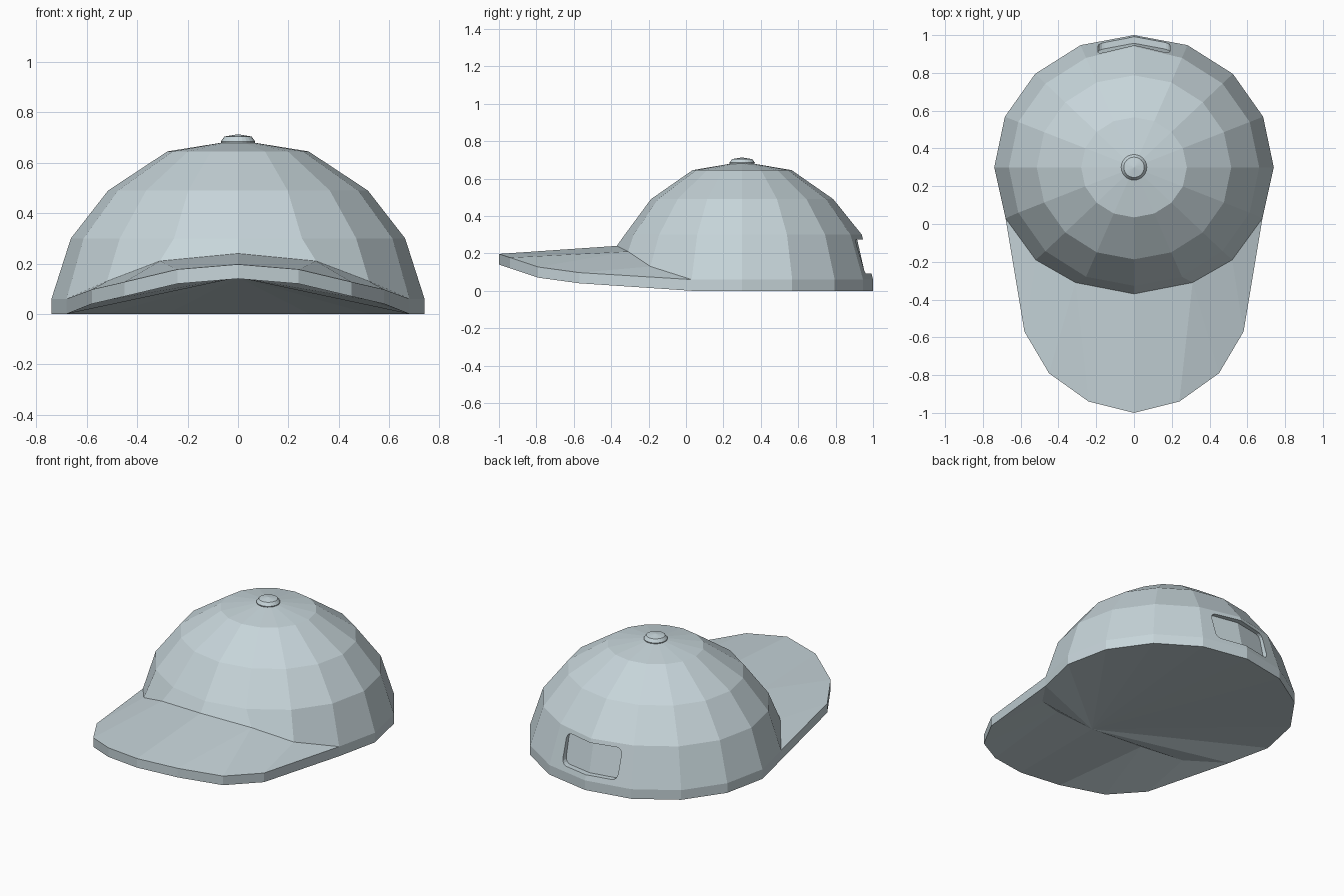
import bpy, bmesh, math

if "Cube" in bpy.data.objects:
    bpy.data.objects.remove(bpy.data.objects["Cube"])

CY, RATIO, N = 0.3, 0.946, 16

cloth = bpy.data.materials.new("pale blue grey cloth")
cloth.diffuse_color = (0.57, 0.665, 0.70, 1)
cloth.use_nodes = True
cloth.node_tree.nodes["Principled BSDF"].inputs["Base Color"].default_value = cloth.diffuse_color


def make_object(name, bm):
    bmesh.ops.recalc_face_normals(bm, faces=bm.faces)
    me = bpy.data.meshes.new(name)
    bm.to_mesh(me)
    bm.free()
    me.materials.append(cloth)
    ob = bpy.data.objects.new(name, me)
    bpy.context.collection.objects.link(ob)
    return ob


# Crown: stacked 16-sided rings, the two lowest rise over the brim at the front
bm = bmesh.new()
rings = []
for r, z in [(0.74, 0), (0.74, 0.06), (0.663, 0.30), (0.515, 0.49), (0.28, 0.645)]:
    rings.append([bm.verts.new((r * math.cos(2 * math.pi * i / N),
                                CY + r * RATIO * math.sin(2 * math.pi * i / N), z))
                  for i in range(N)])
rings[2][4].co.y = 0.94                   # slight lip over the strap opening
# x, y, lower z, upper z of the seam where crown and brim meet
seam = {15: (0.68, 0.03, 0, 0.06), 14: (0.52, -0.19, 0.055, 0.13),
        13: (0.31, -0.31, 0.118, 0.21), 12: (0, -0.37, 0.145, 0.24)}
for i, (x, y, z0, z1) in seam.items():
    for ring, z in ((rings[0], z0), (rings[1], z1)):
        ring[i].co = (x, y, z)
        ring[(8 - i) % N].co = (-x, y, z)
for lo, (a, b) in enumerate(zip(rings, rings[1:])):
    for i in range(N):
        if lo == 0 and 9 <= i <= 14:
            continue                      # the brim grows out here
        j = (i + 1) % N
        bm.faces.new((a[i], a[j], b[j], b[i]))
top = bm.verts.new((0, CY, 0.69))
for i in range(N):
    bm.faces.new((rings[-1][i], rings[-1][(i + 1) % N], top))

# Closed base: fan sloping from the raised front seam down to the back rim
base = rings[0]
for k in range(13, 13 + N - 2):
    bm.faces.new((base[12], base[k % N], base[(k + 1) % N]))

# Brim: curved slab, same layout above and below
edge = [(0.58, -0.57, 0.04), (0.45, -0.79, 0.07), (0.24, -0.94, 0.12), (0, -1.0, 0.14)]
outer = []
for dz in (0, 0.057):
    r = [bm.verts.new((x, y, z + dz)) for x, y, z in edge]
    l = [bm.verts.new((-x, y, z + dz)) for x, y, z in edge[:3]] + [r[3]]
    outer.append((r, l))
for s in (0, 1):
    idx = [15, 14, 13, 12] if s == 0 else [9, 10, 11, 12]
    for level in (0, 1):
        e, m, n, c = [rings[level][i] for i in idx]
        o = outer[level][s]
        for f in ((e, m, o[0]), (m, n, o[1], o[0]), (n, o[2], o[1]), (n, c, o[3], o[2])):
            bm.faces.new(f)
    lo = [rings[0][idx[0]]] + outer[0][s]
    hi = [rings[1][idx[0]]] + outer[1][s]
    for k in range(4):
        bm.faces.new((lo[k], lo[k + 1], hi[k + 1], hi[k]))
cap = make_object("crown_and_brim", bm)

# Strap opening: rounded recess whose floor follows the back panels
half = [(0, 0.092)]
for cx, cz, start in ((0.155, 0.127, -90), (0.155, 0.24, 0)):
    for k in range(5):
        t = math.radians(start + 22.5 * k)
        half.append((cx + 0.035 * math.cos(t), cz + 0.035 * math.sin(t)))
half.append((0, 0.275))

bm = bmesh.new()
loops = []
for y0 in (0.955, 1.1):
    def point(x, z):
        return bm.verts.new((x, y0 - 0.23 * (z - 0.1) - 0.187 * abs(x), z))
    r = [point(x, z) for x, z in half]
    l = [r[0]] + [point(-x, z) for x, z in half[1:-1]] + [r[-1]]
    bm.faces.new(r)
    bm.faces.new(l)
    loops.append((r, l))
for s in (0, 1):
    a, b = loops[0][s], loops[1][s]
    for k in range(len(a) - 1):
        bm.faces.new((a[k], a[k + 1], b[k + 1], b[k]))
cutter = make_object("strap_opening_cutter", bm)
cutter.hide_render = True

mod = cap.modifiers.new("strap_opening", 'BOOLEAN')
mod.operation, mod.solver, mod.object = 'DIFFERENCE', 'EXACT', cutter
bpy.context.view_layer.objects.active = cap
bpy.ops.object.modifier_apply(modifier=mod.name)
bpy.data.objects.remove(cutter)

# Top button: small bevelled disc
bm = bmesh.new()
M = 24
prof = [(0.064, 0.67), (0.068, 0.685), (0.054, 0.704)]
rows = [[bm.verts.new((r * math.cos(2 * math.pi * i / M),
                       CY + r * math.sin(2 * math.pi * i / M), z))
         for i in range(M)] for r, z in prof]
for a, b in zip(rows, rows[1:]):
    for i in range(M):
        bm.faces.new((a[i], a[(i + 1) % M], b[(i + 1) % M], b[i]))
tip = bm.verts.new((0, CY, 0.713))
for i in range(M):
    bm.faces.new((rows[-1][i], rows[-1][(i + 1) % M], tip))
bm.faces.new(rows[0])
make_object("top_button", bm)
